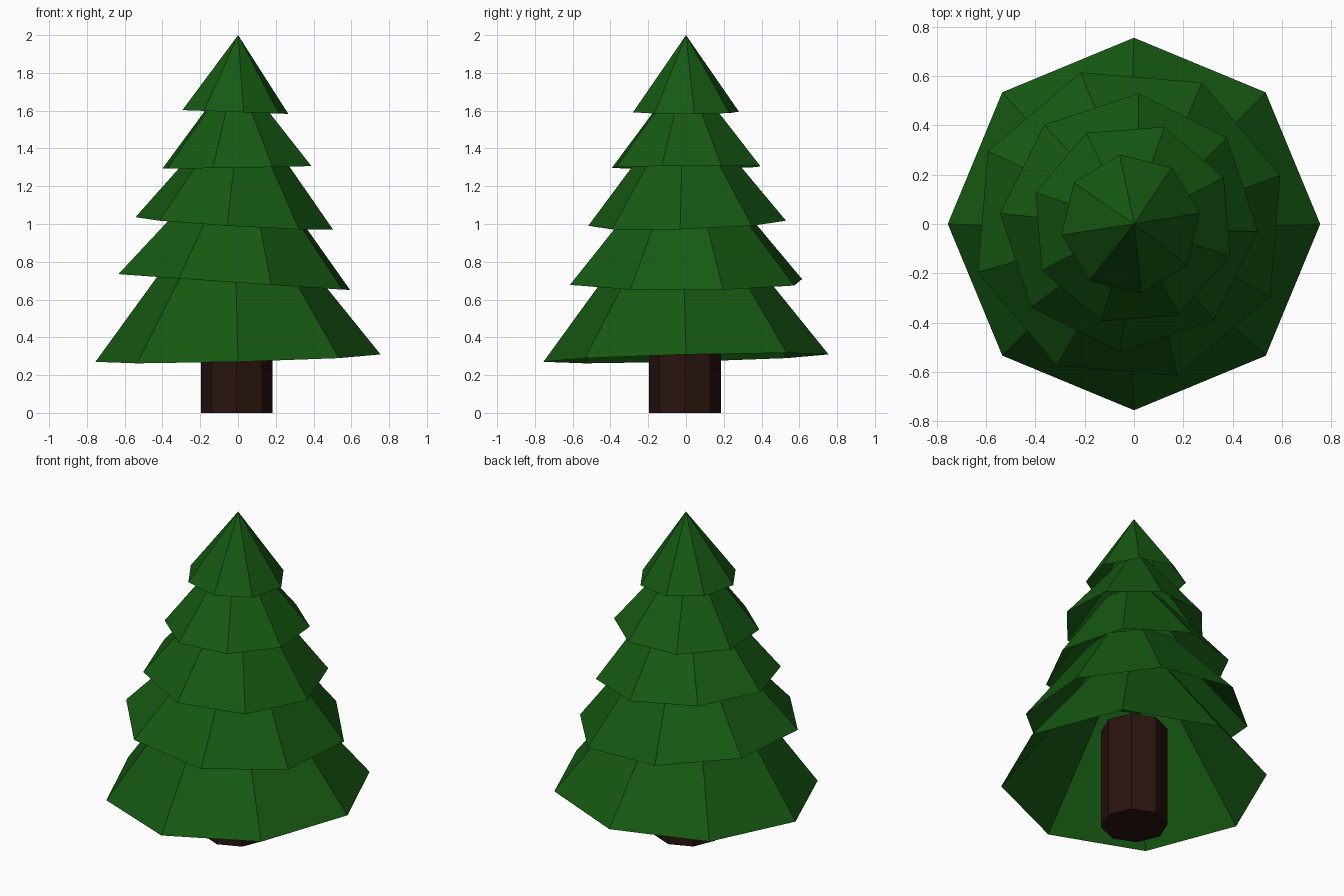
import bpy, bmesh, math
from mathutils import Matrix, Vector

if "Cube" in bpy.data.objects:
    bpy.data.objects.remove(bpy.data.objects["Cube"])


def material(name, rgb):
    mat = bpy.data.materials.new(name)
    mat.diffuse_color = (*rgb, 1)
    mat.use_nodes = True
    mat.node_tree.nodes["Principled BSDF"].inputs["Base Color"].default_value = mat.diffuse_color
    return mat


def frustum(name, mat, base, r_low, r_top, height, angle=0, tilt=(0, 0), open_base=True):
    """Eight-sided flat-shaded cone; tilt is the slope of the rim along x and y."""
    bm = bmesh.new()
    bmesh.ops.create_cone(bm, cap_ends=True, segments=8, radius1=r_low,
                          radius2=r_top, depth=height)
    bmesh.ops.remove_doubles(bm, verts=bm.verts[:], dist=1e-4)
    bm.normal_update()
    # find a rim corner so it can be turned to the wanted angle
    corner = min(bm.verts, key=lambda v: v.co.z).co
    start = math.atan2(corner.y, corner.x)
    if open_base:
        bottom = [f for f in bm.faces if f.normal.z < -0.9]
        bmesh.ops.delete(bm, geom=bottom, context='FACES_ONLY')
    lean = Vector((0, 0, 1)).rotation_difference(Vector((-tilt[0], -tilt[1], 1)))
    bm.transform(Matrix.Translation(base) @ lean.to_matrix().to_4x4()
                 @ Matrix.Rotation(math.radians(angle) - start, 4, 'Z')
                 @ Matrix.Translation((0, 0, height / 2)))
    mesh = bpy.data.meshes.new(name)
    bm.to_mesh(mesh)
    bm.free()
    mesh.materials.append(mat)
    obj = bpy.data.objects.new(name, mesh)
    bpy.context.collection.objects.link(obj)


green = material("needles", (0.008, 0.1, 0.006, ))
brown = material("bark", (0.022, 0.007, 0.005))

# Trunk
frustum("trunk", brown, (-0.007, -0.006, 0), 0.19, 0.19, 0.625, open_base=False)

# Foliage tiers from bottom to top, open underneath:
# rim centre, rim radius, top radius, height, turn, rim slope
tiers = [
    ((0, 0, 0.29), 0.755, 0.28, 0.62, 0, (0.026, 0.026)),
    ((-0.02, 0, 0.693), 0.645, 0.26, 0.45, 17.7, (-0.069, 0.003)),
    ((-0.02, 0.006, 1.004), 0.525, 0.17, 0.45, -4.1, (-0.06, 0.03)),
    ((-0.005, 0, 1.301), 0.414, 0.07, 0.43, -18, (0.017, 0.008)),
    ((-0.014, 0, 1.593), 0.284, 0, 0.407, 9, (-0.036, 0)),
]
for i, (base, r_low, r_top, height, angle, tilt) in enumerate(tiers, 1):
    frustum(f"foliage_tier_{i}", green, base, r_low, r_top, height, angle, tilt)
